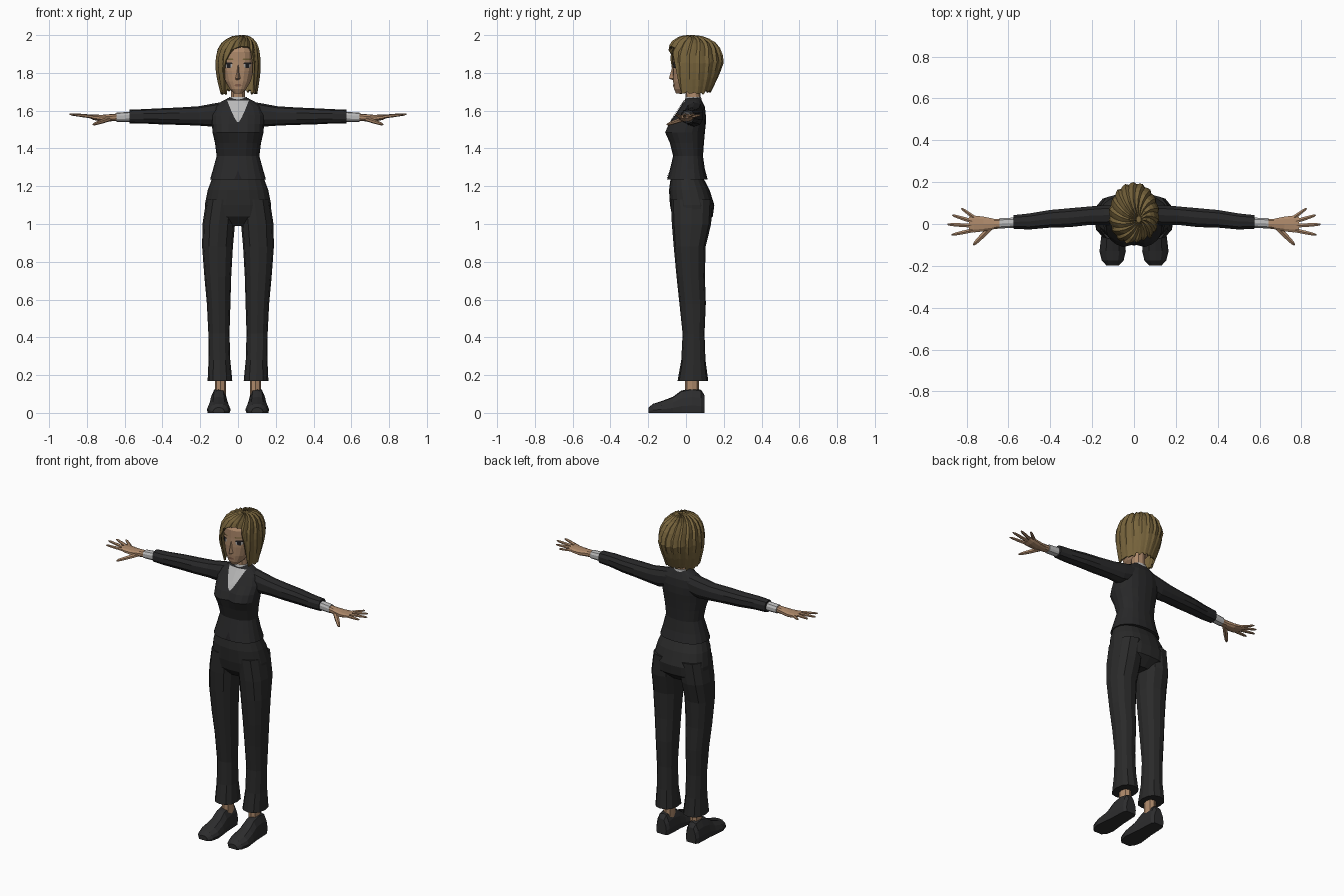
import bpy, bmesh, math, random
from mathutils import Vector as V
from mathutils.bvhtree import BVHTree

if "Cube" in bpy.data.objects:
    bpy.data.objects.remove(bpy.data.objects["Cube"])

random.seed(4)
trees = {}


def material(name, r, g, b):
    m = bpy.data.materials.new(name)
    m.diffuse_color = (r, g, b, 1)
    m.use_nodes = True
    m.node_tree.nodes["Principled BSDF"].inputs["Base Color"].default_value = m.diffuse_color
    return m


JACKET = material("jacket black", .021, .021, .022)
TROUSER = material("trouser black", .023, .023, .023)
SHOE = material("shoe black", .026, .026, .027)
SHIRT = material("shirt grey", .48, .48, .48)
SKIN = material("skin", .42, .25, .145)
HAIR = material("hair blonde", .185, .127, .045)
LIP = material("lip", .24, .12, .075)
DARK = material("eye dark", .015, .014, .016)
WHITE = material("eye white", .4, .38, .36)


def finish(name, bm, mat, mirror=False):
    bmesh.ops.recalc_face_normals(bm, faces=bm.faces)
    trees[name] = BVHTree.FromBMesh(bm)
    me = bpy.data.meshes.new(name)
    bm.to_mesh(me)
    bm.free()
    me.materials.append(mat)
    ob = bpy.data.objects.new(name, me)
    bpy.context.collection.objects.link(ob)
    if mirror:
        ob.modifiers.new("mirror", 'MIRROR').use_clip = False
    return ob


def ring(c, u, v, n=12, p=.85):
    """Superellipse around c spanned by u and v, starting at -v."""
    pts = []
    for k in range(n):
        a = 2 * math.pi * k / n - math.pi / 2
        cx, sy = math.cos(a), math.sin(a)
        f = lambda t: math.copysign(abs(t) ** p, t) if abs(t) > 1e-6 else 0
        pts.append(V(c) + V(u) * f(cx) + V(v) * f(sy))
    return pts


def skin_rings(bm, rings, start=True, end=True):
    rows = [[bm.verts.new(p) for p in r] for r in rings]
    n = len(rows[0])
    for a, b in zip(rows, rows[1:]):
        for k in range(n):
            bm.faces.new((a[k], a[(k + 1) % n], b[(k + 1) % n], b[k]))
    if start:
        bm.faces.new(rows[0])
    if end:
        bm.faces.new(rows[-1])


def loft(name, rings, mat, mirror=False, **caps):
    bm = bmesh.new()
    skin_rings(bm, rings, **caps)
    return finish(name, bm, mat, mirror)


def level(z, x0, x1, yf, yb, n=16, p=.85, dip=0):
    """Horizontal section; dip pulls the front middle inward."""
    r = ring(((x0 + x1) / 2, (yf + yb) / 2, z), ((x1 - x0) / 2, 0, 0), (0, (yb - yf) / 2, 0), n, p)
    for q in r:
        if dip and q.y < 0:
            q.y += dip * max(0, 1 - abs(q.x) / .05)
    return r


def plate(name, target, rows, mat, off=.003, cols=6, mirror=False):
    """Thin sheet laid on the front of a target; rows are (z, x0, x1)."""
    bm = bmesh.new()
    grid = []
    for z, a, b in rows:
        line = []
        for k in range(cols + 1):
            x = a + (b - a) * k / cols
            hit = trees[target].ray_cast(V((x, -1, z)), V((0, 1, 0)))[0]
            y = hit.y if hit else 0
            line.append(bm.verts.new((x, y - off, z)))
        grid.append(line)
    for r, s in zip(grid, grid[1:]):
        for k in range(cols):
            bm.faces.new((r[k], r[k + 1], s[k + 1], s[k]))
    return finish(name, bm, mat, mirror)


# Jacket body
body = [(1.235, .148, -.10, .115, 0), (1.29, .132, -.085, .10, 0), (1.36, .113, -.068, .09, 0),
        (1.43, .122, -.09, .095, .006), (1.485, .135, -.115, .10, .018), (1.53, .138, -.095, .105, .012),
        (1.575, .14, -.06, .105, 0), (1.62, .125, -.03, .10, 0), (1.65, .085, -.01, .085, 0),
        (1.668, .05, .0, .077, 0)]
loft("jacket_body", [level(z, -w, w, f, b, 20, .85, d) for z, w, f, b, d in body], JACKET)

# Sleeves
arm = [(.07, .045, .05, 1.59, .058), (.14, .042, .05, 1.576, .06), (.21, .04, .046, 1.572, .051),
       (.31, .03, .047, 1.571, .046), (.40, .025, .044, 1.57, .043), (.50, .012, .04, 1.57, .038),
       (.575, .01, .034, 1.569, .036)]
loft("sleeves", [ring((x, y, z), (0, ry, 0), (0, 0, rz), 10) for x, y, ry, z, rz in arm], JACKET, True)

# Shirt: cuffs, collar and the V in front
cuff = [(.56, .007, .025, 1.568, .027), (.642, .003, .026, 1.565, .024)]
loft("shirt_cuffs", [ring((x, y, z), (0, ry, 0), (0, 0, rz), 10) for x, y, ry, z, rz in cuff], SHIRT, True)
loft("shirt_collar", [level(1.63, -.062, .062, -.012, .085), level(1.672, -.046, .046, -.002, .08)], SHIRT)
plate("shirt_front", "jacket_body",
      [(1.54 + .115 * k / 8, -.004 - .054 * (k / 8) ** .8, .004 + .054 * (k / 8) ** .8) for k in range(9)],
      SHIRT, .005, 8)

# Open notch at the jacket hem
plate("jacket_notch", "jacket_body", [(1.238, -.02, .02), (1.26, -.009, .009), (1.285, -.001, .001)], DARK)

# Trousers: seat and legs
seat = [(1.25, .134, -.08, .088), (1.18, .16, -.09, .125), (1.1, .176, -.085, .15),
        (1.04, .175, -.073, .142), (.99, .07, -.03, .09)]
loft("trouser_seat", [level(z, -w, w, f, b, 20) for z, w, f, b in seat], TROUSER)
leg = [(1.13, .004, .168, -.08, .14), (1.0, .016, .188, -.075, .133), (.88, .027, .19, -.065, .104),
       (.72, .036, .178, -.05, .1), (.58, .04, .165, -.035, .105), (.42, .045, .157, -.018, .098),
       (.28, .041, .156, -.025, .103), (.168, .03, .161, -.045, .118)]
loft("trouser_legs", [level(z, a, b, f, k, 12) for z, a, b, f, k in leg], TROUSER, True)

# Ankles and shoes
loft("ankles", [level(z, .063, .121, -.005, .068, 8) for z in (.09, .21)], SKIN, True)
shoe = [(.097, .034, .095), (.08, .045, .122), (.03, .048, .13), (-.025, .05, .118), (-.07, .056, .085),
        (-.13, .063, .062), (-.175, .052, .048), (-.198, .03, .028)]
shoe_rings = []
for y, w, h in shoe:
    outline = [(-.92, 0), (.92, 0), (1, .3), (.85, .65), (.5, .95), (0, 1), (-.5, .95), (-.85, .65), (-1, .3)]
    shoe_rings.append([V((.102 + w * a, y, h * b)) for a, b in outline])
loft("shoes", shoe_rings, SHOE, True)

# Hands: palm, four fingers and thumb
bm = bmesh.new()
palm = [(.625, .002, .022, 1.566, .02), (.67, 0, .026, 1.563, .019), (.72, 0, .037, 1.56, .018),
        (.765, 0, .042, 1.565, .014), (.788, 0, .036, 1.57, .009)]
skin_rings(bm, [ring((x, y, z), (0, ry, 0), (0, 0, rz), 10) for x, y, ry, z, rz in palm])
digits = [((.765, .032, 1.567), (.825, .075, 1.576), .009), ((.77, .012, 1.569), (.868, .042, 1.58), .010),
          ((.77, -.008, 1.569), (.892, -.002, 1.581), .010), ((.765, -.029, 1.567), (.872, -.052, 1.579), .010),
          ((.68, -.012, 1.556), (.768, -.1, 1.527), .0135)]
for a, b, r in digits:
    a, b = V(a), V(b)
    side = (b - a).cross(V((0, 0, 1))).normalized()
    skin_rings(bm, [ring(a.lerp(b, t), side * r * s, (0, 0, r * s * .85), 6, 1)
                    for t, s in ((0, 1.1), (.5, 1), (.88, .75), (1, .35))])
finish("hands", bm, SKIN, True)

# Neck and head
loft("neck", [level(1.62, -.04, .04, .0, .078, 10), level(1.75, -.036, .036, -.005, .075, 10)], SKIN)
head = [(1.692, .02, -.053, -.005), (1.715, .044, -.064, .04), (1.755, .068, -.068, .08),
        (1.81, .083, -.07, .11), (1.86, .09, -.068, .13), (1.91, .089, -.068, .14),
        (1.95, .07, -.045, .125), (1.975, .035, 0, .09)]
loft("head", [level(z, -w, w, f, b, 18) for z, w, f, b in head], SKIN)

# Nose wedge
loft("nose", [[V((-w, -.06, z)), V((0, y, z)), V((w, -.06, z))]
              for z, w, y in ((1.762, .015, -.07), (1.77, .017, -.09), (1.80, .011, -.082), (1.845, .008, -.069))], SKIN)

# Eyes, lashes, brows and mouth
plate("eye_whites", "head", [(1.828, .036, .062), (1.838, .03, .068), (1.849, .032, .066)], WHITE, .003, 6, True)
plate("irises", "head", [(1.827, .041, .058), (1.85, .04, .06)], DARK, .005, 4, True)
plate("lashes", "head", [(1.848, .028, .072), (1.856, .032, .07)], DARK, .006, 6, True)
plate("brows", "head", [(1.868, .024, .07), (1.875, .026, .068)], HAIR, .004, 6, True)
plate("mouth", "head", [(1.729, -.012, .012), (1.735, -.021, .021), (1.741, -.01, .01)], LIP, .003, 6)

# Bob hair: ridged shell with a side parting and an arched face opening
profile = [(0, 2.0), (.4, 1.992), (.72, 1.967), (.92, 1.92), (1, 1.86), (.97, 1.79), (.88, 1.73), (.78, 1.675)]


def hair_at(t):
    i = min(int(t), len(profile) - 2)
    (r0, z0), (r1, z1) = profile[i], profile[i + 1]
    return r0 + (r1 - r0) * (t - i), z0 + (z1 - z0) * (t - i)


N, ROWS = 54, 11
columns = []
for k in range(N):
    u = -180 + 360 * k / N
    e = (u - 15) / (65 if u < 15 else 40)
    jag = (k % 3) * .01 + random.uniform(0, .008)
    zmin = 1.68 + jag + (.012 if abs(u) > 120 else 0)
    if abs(e) < 1:
        zmin = max(zmin, 1.937 - .24 * abs(e) ** 4 + jag * .4)
    tmax = next(t / 100 for t in range(701) if hair_at(t / 100)[1] <= zmin or t == 700)
    ridge = (1.015, .985, .955)[k % 3]
    col = []
    for j in range(ROWS):
        t = .25 + (tmax - .25) * j / (ROWS - 1)
        r, z = hair_at(t)
        a = math.radians(u) + .5 * max(0, 1 - r)  * (t < 3)
        back = max(0, -math.cos(a))
        q = r * ridge * (1 - .3 * back * max(0, 1.86 - z) / .17)
        c = V((.025, .02)).lerp(V((0, .045)), min(1, r))
        z -= (1 - ridge) * .15
        col.append(V((c.x + .121 * math.sin(a) * q, c.y - .155 * math.cos(a) * q, z)))
    columns.append(col)
hair = loft("hair", [[columns[k][j] for k in range(N)] for j in range(ROWS)], HAIR, end=False)
thick = hair.modifiers.new("thickness", 'SOLIDIFY')
thick.thickness, thick.offset = .01, -1
